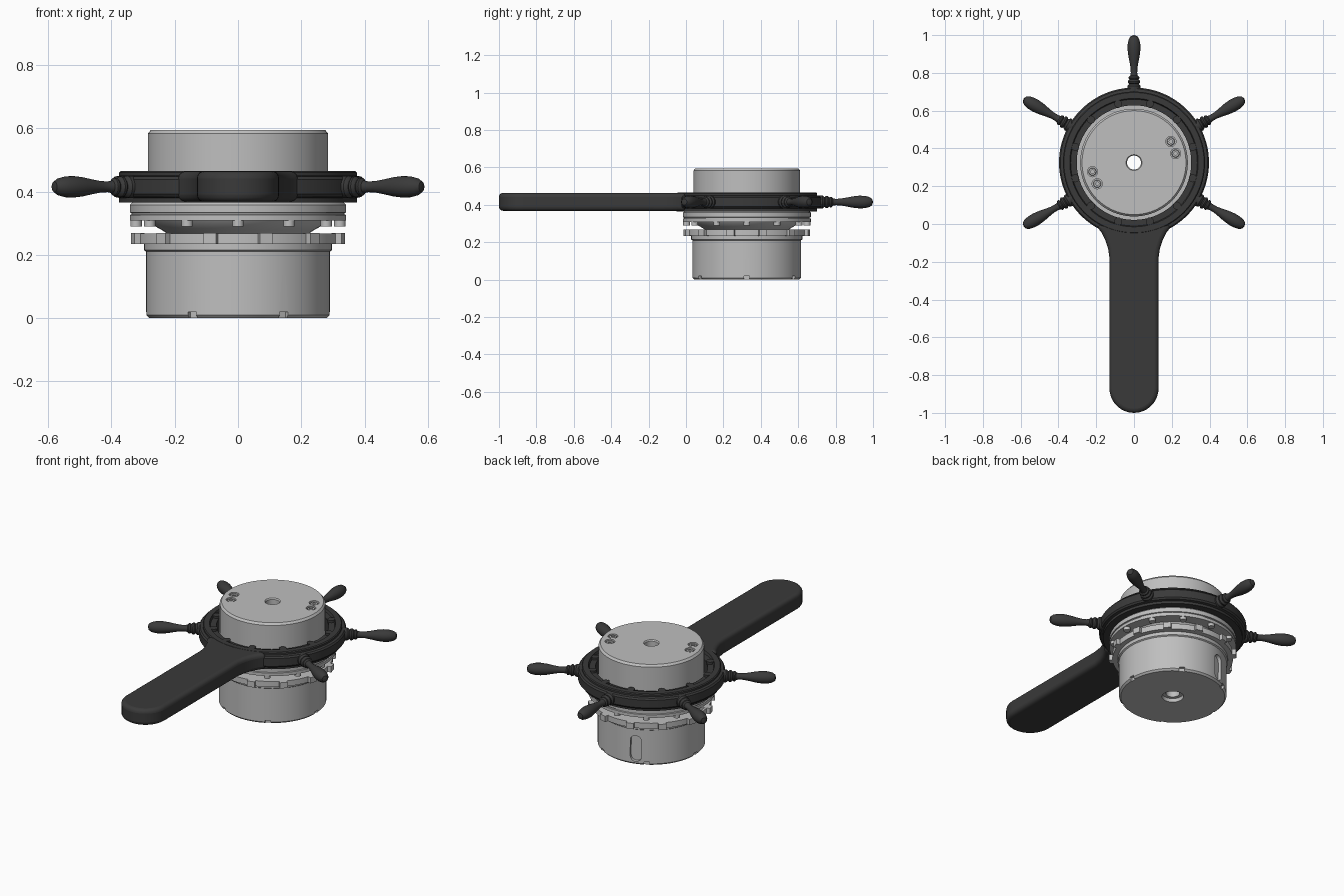
import bpy, bmesh
from math import radians, sin, cos, pi
from mathutils import Matrix, Vector

if "Cube" in bpy.data.objects:
    bpy.data.objects.remove(bpy.data.objects["Cube"])

HUB = Vector((0, 0.325, 0))


def material(name, v):
    m = bpy.data.materials.new(name)
    m.use_nodes = True
    m.diffuse_color = (v, v, v, 1)
    m.node_tree.nodes["Principled BSDF"].inputs["Base Color"].default_value = (v, v, v, 1)
    return m


steel = material("light steel", 0.52)
dark = material("dark rubber", 0.042)


def finish(name, bm, mat, loc=HUB, rot=(0, 0, 0)):
    bmesh.ops.recalc_face_normals(bm, faces=bm.faces)
    me = bpy.data.meshes.new(name)
    bm.to_mesh(me)
    bm.free()
    me.materials.append(mat)
    ob = bpy.data.objects.new(name, me)
    bpy.context.collection.objects.link(ob)
    ob.location = loc
    ob.rotation_euler = rot
    smooth(ob)
    return ob


def activate(ob):
    bpy.ops.object.select_all(action="DESELECT")
    ob.select_set(True)
    bpy.context.view_layer.objects.active = ob


def smooth(ob):
    activate(ob)
    bpy.ops.object.shade_smooth_by_angle(angle=radians(32))


def lathe(name, profile, mat, loc=HUB, rot=(0, 0, 0), steps=72):
    """Spin a closed (radius, height) outline around the local z axis."""
    bm = bmesh.new()
    vs = [bm.verts.new((r, 0, z)) for r, z in profile]
    es = [bm.edges.new((a, b)) for a, b in zip(vs, vs[1:] + vs[:1])]
    bmesh.ops.spin(bm, geom=vs + es, cent=(0, 0, 0), axis=(0, 0, 1),
                   angle=2 * pi, steps=steps, use_duplicate=False)
    bmesh.ops.remove_doubles(bm, verts=bm.verts, dist=1e-5)
    bmesh.ops.dissolve_degenerate(bm, edges=bm.edges, dist=1e-5)
    return finish(name, bm, mat, loc, rot)


def add_cylinder(bm, x, y, z0, z1, r, n=20):
    bmesh.ops.create_cone(bm, cap_ends=True, segments=n, radius1=r, radius2=r, depth=z1 - z0,
                          matrix=Matrix.Translation((x, y, (z0 + z1) / 2)))


def add_box(bm, angle, r, z, size):
    bmesh.ops.create_cube(bm, size=1, matrix=Matrix.Rotation(angle, 4, "Z")
                          @ Matrix.Translation((r, 0, z)) @ Matrix.Diagonal((*size, 1)))


def cut(target, bm):
    cutter = finish("cutter", bm, target.data.materials[0])
    cutter.hide_render = True
    mod = target.modifiers.new("cut", "BOOLEAN")
    mod.object = cutter
    mod.solver = "EXACT"
    activate(target)
    bpy.ops.object.modifier_apply(modifier=mod.name)
    bpy.data.objects.remove(cutter)
    smooth(target)


def around(start):
    return [radians(start + 30 * k) for k in range(12)]


BORE = 0.037

# Lower drum with edge notches and a side slot
lower = lathe("lower_drum", [(BORE, 0.02), (0.055, 0.02), (0.058, 0), (0.28, 0), (0.29, 0.01),
                             (0.29, 0.21), (BORE, 0.21)], steps=96, mat=steel)
bm = bmesh.new()
for k in range(6):
    add_box(bm, k * pi / 3, 0.29, 0.005, (0.03, 0.03, 0.03))
cut(lower, bm)
bm = bmesh.new()
ring = []
for k in range(24):
    a = 2 * pi * k / 24
    ring.append(bm.verts.new((0.27, 0.032 * cos(a),
                              0.095 + 0.032 * sin(a) + (0.045 if k < 12 else -0.045))))
face = bm.faces.new(ring)
out = bmesh.ops.extrude_face_region(bm, geom=[face])
bmesh.ops.translate(bm, vec=(0.06, 0, 0), verts=[v for v in out["geom"] if isinstance(v, bmesh.types.BMVert)])
bmesh.ops.rotate(bm, verts=bm.verts, matrix=Matrix.Rotation(radians(108), 3, "Z"))
cut(lower, bm)

# Band, toothed ring, funnel and flange stacked above it
lathe("lower_band", [(BORE, 0.21), (0.29, 0.21), (0.297, 0.215), (0.297, 0.235), (BORE, 0.235)], steel)
lathe("toothed_ring", [(BORE, 0.235), (0.325, 0.235), (0.325, 0.268), (BORE, 0.268)], steel)
bm = bmesh.new()
for a in around(15):
    add_box(bm, a, 0.328, 0.2515, (0.032, 0.042, 0.034))
finish("ring_teeth", bm, steel)
lathe("funnel", [(BORE, 0.268), (0.225, 0.268), (0.24, 0.278), (0.265, 0.292), (0.28, 0.31),
                 (BORE, 0.31)], steel)
lathe("upper_flange", [(BORE, 0.308), (0.342, 0.308), (0.342, 0.326), (0.336, 0.328),
                       (0.336, 0.332), (0.342, 0.334), (0.342, 0.358), (0.335, 0.365),
                       (BORE, 0.365)], steel)
bm = bmesh.new()
for a in around(0):
    add_cylinder(bm, 0.322 * cos(a), 0.322 * sin(a), 0.29, 0.309, 0.018)
finish("flange_pegs", bm, steel)

# Upper drum with recessed screws
upper = lathe("upper_drum", [(BORE, 0.365), (0.285, 0.365), (0.285, 0.583), (0.275, 0.595),
                             (0.042, 0.595), (BORE, 0.588)], steps=96, mat=steel)
spots = [(s * x, s * y) for s in (1, -1) for x, y in ((0.195, 0.112), (0.22, 0.048))]
bm = bmesh.new()
for x, y in spots:
    add_cylinder(bm, x, y, 0.58, 0.61, 0.027, 24)
cut(upper, bm)
for i, (x, y) in enumerate(spots):
    lathe(f"screw_{i + 1}", [(0, 0.579), (0.021, 0.579), (0.021, 0.589), (0.018, 0.592),
                             (0.009, 0.592), (0.009, 0.584), (0, 0.584)], steel,
          HUB + Vector((x, y, 0)), steps=18)

# Wheel rim with a raised belt and inner bolts
lathe("wheel_rim", [(0.303, 0.365), (0.376, 0.365), (0.376, 0.38), (0.39, 0.383), (0.397, 0.392),
                    (0.397, 0.438), (0.39, 0.447), (0.376, 0.45), (0.376, 0.46), (0.371, 0.465),
                    (0.34, 0.465), (0.335, 0.45), (0.303, 0.45)], dark, steps=96)
bm = bmesh.new()
for a in around(15):
    add_cylinder(bm, 0.322 * cos(a), 0.322 * sin(a), 0.44, 0.463, 0.021)
finish("rim_bolts", bm, dark)

# Turned handles
handle = [(0, 0.36), (0.035, 0.36), (0.035, 0.405), (0.03, 0.412), (0.025, 0.416), (0.032, 0.422),
          (0.033, 0.43), (0.028, 0.437), (0.023, 0.44), (0.028, 0.446), (0.028, 0.453),
          (0.02, 0.46), (0.017, 0.475), (0.018, 0.5), (0.023, 0.53), (0.03, 0.565),
          (0.034, 0.6), (0.033, 0.63), (0.027, 0.655), (0.017, 0.67), (0, 0.675)]
for i, deg in enumerate((-30, 30, 90, 150, 210)):
    lathe(f"handle_{i + 1}", handle, dark, HUB + Vector((0, 0, 0.415)),
          (0, pi / 2, radians(deg)), steps=24)

# Paddle with a flared root and rounded end
half = [(0.13 * sin(radians(a)), -0.87 - 0.13 * cos(radians(a))) for a in range(10, 91, 10)]
half += [(0.13, -0.18), (0.137, -0.13), (0.152, -0.085), (0.172, -0.045), (0.198, -0.012), (0.15, 0.01)]
outline = [(0, -1)] + half + [(0, -0.02)] + [(-x, y) for x, y in reversed(half)]
bm = bmesh.new()
face = bm.faces.new([bm.verts.new((x, y, 0.368)) for x, y in outline])
out = bmesh.ops.extrude_face_region(bm, geom=[face])
bmesh.ops.translate(bm, vec=(0, 0, 0.096), verts=[v for v in out["geom"] if isinstance(v, bmesh.types.BMVert)])
paddle = finish("paddle", bm, dark, Vector((0, 0, 0)))
bevel = paddle.modifiers.new("rounded edges", "BEVEL")
bevel.width = 0.022
bevel.segments = 4
bevel.limit_method = "ANGLE"
bevel.angle_limit = radians(60)
